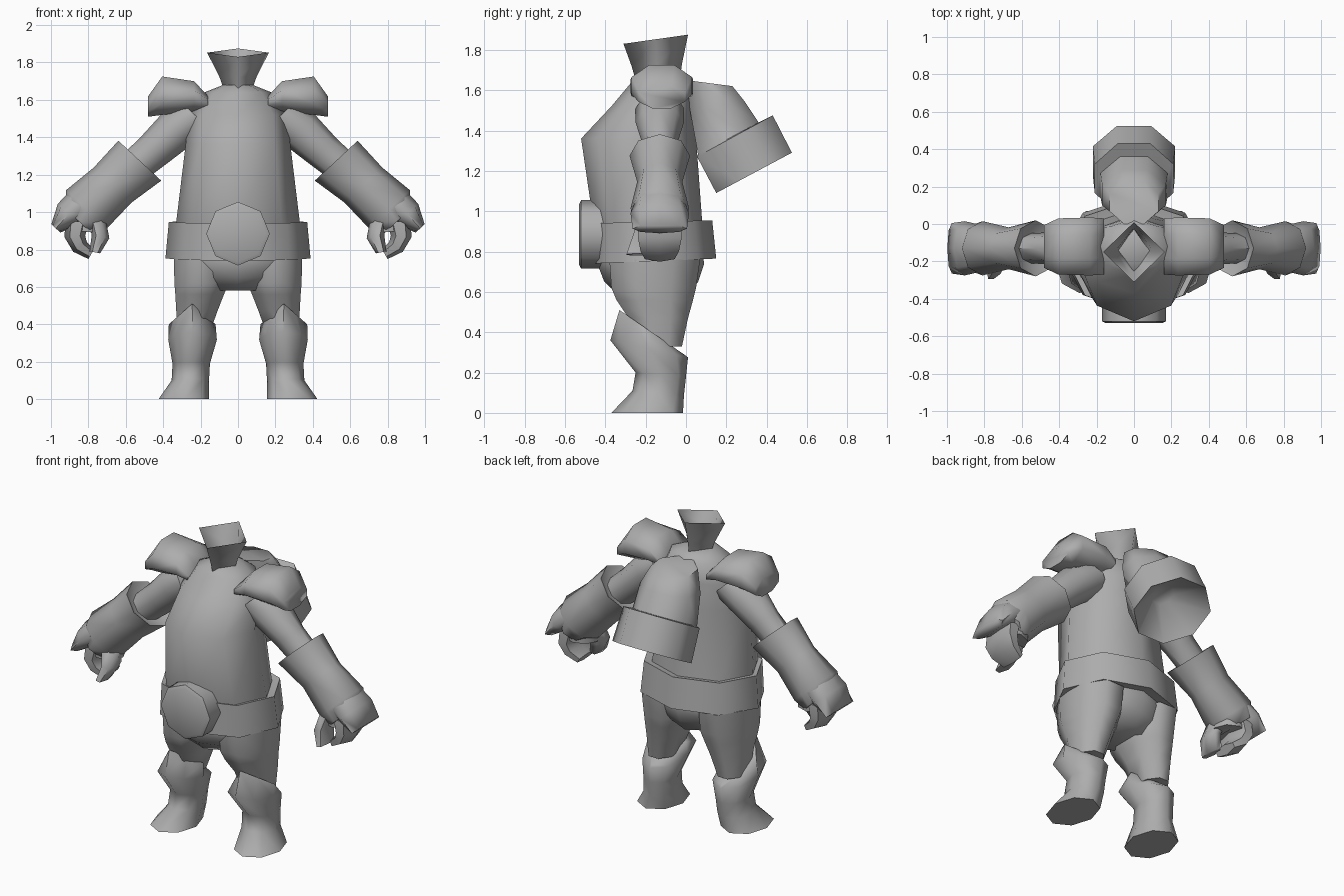
import bpy, bmesh, math
from mathutils import Vector

grey = bpy.data.materials.new("grey")
grey.diffuse_color = (0.42, 0.42, 0.42, 1)


def ring(c, a, b, n=8, flat=False):
    """Polygon around c with half axes a and b; flat puts sides, not corners, on the axes."""
    c, a, b = Vector(c), Vector(a), Vector(b)
    off = math.pi / n if flat else 0
    k = 1 / math.cos(off)
    return [c + a * (k * math.cos(off + 2 * math.pi * i / n))
            + b * (k * math.sin(off + 2 * math.pi * i / n)) for i in range(n)]


def level(cx, w, yf, zf, yb, zb, n=8, flat=False):
    """Ring running from a front point (yf, zf) to a back point (yb, zb)."""
    return ring((cx, (yf + yb) / 2, (zf + zb) / 2), (w, 0, 0),
                (0, (yb - yf) / 2, (zb - zf) / 2), n, flat)


def diamond(*args):
    """Four-cornered level with midpoints, so it joins eight-sided rings."""
    r = level(*args, n=4)
    return [p for i in range(4) for p in (r[i], (r[i] + r[(i + 1) % 4]) / 2)]


def loft(name, rings, mirror=False, start=True, end=True, angle=50):
    bm = bmesh.new()
    rows = [[bm.verts.new(p) for p in r] for r in rings]
    n = len(rows[0])
    for r, s in zip(rows, rows[1:]):
        for i in range(n):
            j = (i + 1) % n
            bm.faces.new((r[i], r[j], s[j], s[i]))
    if start:
        bm.faces.new(rows[0])
    if end:
        bm.faces.new(rows[-1])
    bmesh.ops.recalc_face_normals(bm, faces=bm.faces)
    me = bpy.data.meshes.new(name)
    bm.to_mesh(me)
    bm.free()
    me.materials.append(grey)
    ob = bpy.data.objects.new(name, me)
    bpy.context.collection.objects.link(ob)
    bpy.ops.object.select_all(action='DESELECT')
    ob.select_set(True)
    bpy.context.view_layer.objects.active = ob
    bpy.ops.object.shade_smooth_by_angle(angle=math.radians(angle))
    if mirror:
        m = ob.modifiers.new("mirror", 'MIRROR')
        m.use_mirror_merge = False
    return ob


# torso, belly forward
loft("torso", [level(0, w, yf, z, yb, z) for z, w, yf, yb in (
    (0.78, 0.33, -0.43, 0.09), (0.95, 0.33, -0.46, 0.08), (1.36, 0.28, -0.52, 0.05),
    (1.52, 0.265, -0.37, 0.04), (1.64, 0.18, -0.27, 0.03), (1.68, 0.08, -0.24, -0.03))],
    angle=70)

# flared open neck
loft("neck", [level(0, 0.075, -0.25, 1.65, -0.03, 1.66, 4),
              level(0, 0.10, -0.27, 1.72, -0.02, 1.73, 4),
              level(0, 0.165, -0.31, 1.83, 0.01, 1.875, 4)], start=False, end=False, angle=120)

# belt and round buckle
loft("belt", [level(0, w, yf, zf, yb, zb) for w, yf, zf, yb, zb in (
    (0.32, -0.43, 0.93, 0.07, 0.94), (0.37, -0.47, 0.94, 0.13, 0.955),
    (0.388, -0.47, 0.74, 0.15, 0.765), (0.32, -0.43, 0.75, 0.08, 0.775))], angle=60)
loft("buckle", [ring((0, y, 0.885), (r, 0, 0), (0, 0, r))
                for y, r in ((-0.40, 0.17), (-0.52, 0.17), (-0.53, 0.15))])

# pelvis and thighs
loft("pelvis", [level(0, w, yf, z, yb, z) for z, w, yf, yb in (
    (0.80, 0.335, -0.43, 0.08), (0.74, 0.343, -0.44, 0.09),
    (0.65, 0.31, -0.405, 0.06), (0.58, 0.13, -0.33, 0.01))], angle=80)
loft("thighs", [level((a + b) / 2, (b - a) / 2, yf, z, yb, z, 8, True)
                for z, a, b, yf, yb in (
    (0.76, 0.05, 0.343, -0.38, 0.07), (0.62, 0.05, 0.34, -0.37, 0.05),
    (0.56, 0.075, 0.335, -0.345, 0.035), (0.47, 0.11, 0.33, -0.285, 0.01),
    (0.33, 0.16, 0.32, -0.24, -0.02))],
    mirror=True, angle=70)

# boots with pointed knee guards
loft("boots", [diamond(0.245, 0.125, -0.33, 0.51, -0.01, 0.29)] + [
    level(cx, w, yf, zf, yb, zb) for cx, w, yf, zf, yb, zb in (
        (0.243, 0.13, -0.375, 0.36, 0.01, 0.275),
        (0.25, 0.10, -0.25, 0.20, 0.0, 0.18), (0.255, 0.10, -0.265, 0.11, -0.01, 0.09),
        (0.29, 0.135, -0.37, 0.0, -0.015, 0.0))], mirror=True, angle=65)

# shoulder pads
loft("shoulder_pads", [ring((x, -0.12, (z0 + z1) / 2), (0, d, 0), (0, 0, (z1 - z0) / 2), 8, True)
                       for x, z0, z1, d in (
    (0.16, 1.55, 1.62, 0.15), (0.235, 1.54, 1.70, 0.155),
    (0.405, 1.52, 1.725, 0.15), (0.48, 1.51, 1.62, 0.115))], mirror=True, angle=75)


# arms slant down and out; u lies across the limb
def limb(x, z, hu, hv, y=-0.13, u=(0.73, 0, 0.68), n=8):
    return ring((x, y, z), Vector(u) * hu, (0, hv, 0), n)


loft("upper_arms", [limb(0.22, 1.51, 0.11, 0.12), limb(0.33, 1.44, 0.115, 0.12),
                    limb(0.45, 1.33, 0.10, 0.085), limb(0.58, 1.22, 0.09, 0.08)], mirror=True)
loft("gauntlets", [limb(0.55, 1.25, 0.09, 0.09), limb(0.525, 1.275, 0.157, 0.15),
                   limb(0.67, 1.145, 0.138, 0.112), limb(0.81, 1.015, 0.15, 0.145),
                   limb(0.85, 0.95, 0.10, 0.13)], mirror=True, angle=70)
loft("hand_guards", [limb(0.84, 1.03, 0.10, 0.13), limb(0.905, 0.99, 0.08, 0.145),
                     limb(0.974, 0.913, 0.033, 0.135)], mirror=True, angle=70)

# palm, then curled fingers and thumb closing into a loop
loft("palms", [limb(x, z, h, d, -0.13, (1, 0, 0.05)) for x, z, h, d in (
    (0.80, 1.00, 0.085, 0.11), (0.81, 0.895, 0.105, 0.10))], mirror=True)
loft("fingers", [limb(x, z, h, d, -0.13, u, 6) for x, z, h, d, u in (
    (0.86, 0.95, 0.065, 0.12, (1, 0, 0)), (0.872, 0.87, 0.055, 0.125, (1, 0, -0.1)),
    (0.845, 0.815, 0.045, 0.11, (0.8, 0, -0.6)), (0.785, 0.775, 0.03, 0.085, (0.5, 0, -0.85)))],
    mirror=True, angle=70)
loft("thumbs", [limb(x, z, h, 0.075, y, (1, 0, 0.2), 6) for x, y, z, h in (
    (0.755, -0.17, 0.96, 0.05), (0.735, -0.20, 0.87, 0.047), (0.765, -0.23, 0.785, 0.028))],
    mirror=True, angle=70)

# hood hanging behind the neck, ending in a wide rim hollowed from below
loft("hood", [level(0, w, yf, zf, yb, zb, 8, True) for w, yf, zf, yb, zb in (
    (0.13, 0.0, 1.65, 0.23, 1.62), (0.17, 0.02, 1.50, 0.29, 1.545),
    (0.18, 0.06, 1.28, 0.36, 1.44), (0.21, 0.055, 1.27, 0.43, 1.475),
    (0.22, 0.15, 1.09, 0.525, 1.29), (0.06, 0.20, 1.30, 0.31, 1.36))], angle=55)
